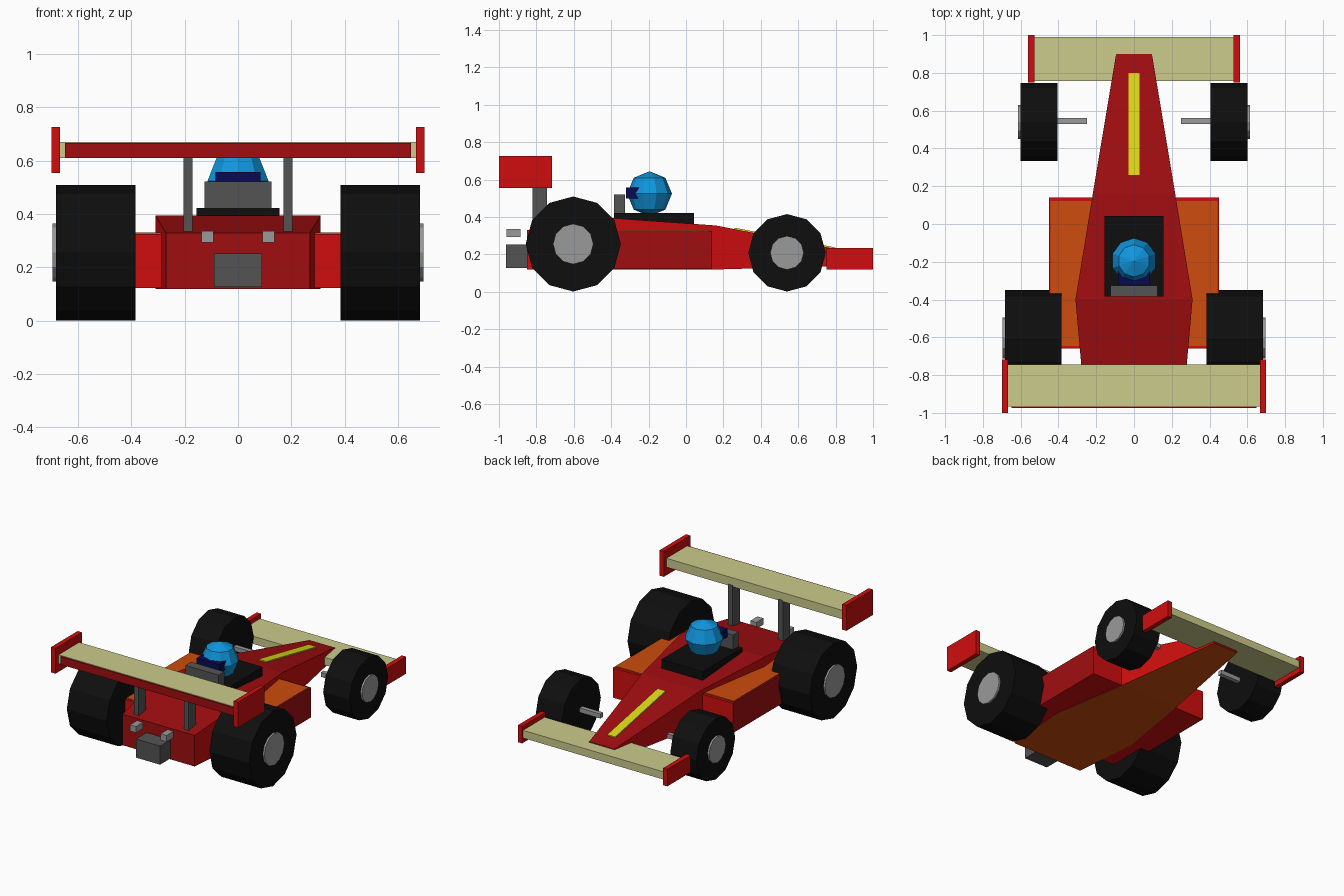
import bpy, bmesh, math
from mathutils import Matrix

cube = bpy.data.objects.get("Cube")
if cube:
    bpy.data.objects.remove(cube, do_unlink=True)


def material(name, *srgb):
    color = [(c / 255 / 12.92) if c < 10 else ((c / 255 + 0.055) / 1.055) ** 2.4 for c in srgb] + [1]
    m = bpy.data.materials.new(name)
    m.use_nodes = True
    m.diffuse_color = color
    m.node_tree.nodes["Principled BSDF"].inputs["Base Color"].default_value = color
    return m


RED = material("bright red", 208, 13, 14)
DARK_RED = material("dark red", 160, 13, 16)
ORANGE = material("orange", 205, 76, 14)
CREAM = material("cream", 204, 204, 140)
YELLOW = material("yellow", 222, 216, 20)
BLACK = material("tyre black", 14, 14, 14)
GREY = material("dark grey", 84, 84, 84)
SILVER = material("light grey", 154, 154, 154)
BLUE = material("helmet blue", 16, 150, 222)
NAVY = material("visor navy", 10, 10, 84)


def add(name, bm, mats, rule=None):
    """Turn a bmesh into an object; rule picks a material index per face."""
    bmesh.ops.recalc_face_normals(bm, faces=bm.faces)
    bm.normal_update()
    if rule:
        for f in bm.faces:
            f.material_index = rule(f.normal)
    mesh = bpy.data.meshes.new(name)
    bm.to_mesh(mesh)
    bm.free()
    for m in mats:
        mesh.materials.append(m)
    ob = bpy.data.objects.new(name, mesh)
    bpy.context.collection.objects.link(ob)
    return ob


def box(name, x, y, z, mats, rule=None):
    """Box from (min, max) ranges along each axis."""
    bm = bmesh.new()
    bmesh.ops.create_cube(bm, size=1)
    for v in bm.verts:
        for i, (lo, hi) in enumerate((x, y, z)):
            v.co[i] = hi if v.co[i] > 0 else lo
    return add(name, bm, mats, rule)


def pair(name, x, y, z, mats, rule=None):
    box("left_" + name, x, y, z, mats, rule)
    box("right_" + name, (-x[1], -x[0]), y, z, mats, rule)


def disc(name, radius, x0, x1, y, z, mat):
    """Twelve-sided cylinder along x."""
    bm = bmesh.new()
    bmesh.ops.create_cone(bm, cap_ends=True, segments=12, radius1=radius, radius2=radius,
                          depth=abs(x1 - x0))
    place = Matrix.Translation(((x0 + x1) / 2, y, z)) @ Matrix.Rotation(math.pi / 2, 4, 'Y')
    bmesh.ops.transform(bm, matrix=place, verts=bm.verts)
    add(name, bm, [mat])


def loft(name, sections, mats, rule=None):
    """Rectangular sections (y, half width, bottom, top) joined along y."""
    bm = bmesh.new()
    rings = [[bm.verts.new(p) for p in ((-w, y, b), (w, y, b), (w, y, t), (-w, y, t))]
             for y, w, b, t in sections]
    for a, c in zip(rings, rings[1:]):
        for i in range(4):
            j = (i + 1) % 4
            bm.faces.new((a[i], a[j], c[j], c[i]))
    bm.faces.new(rings[0])
    bm.faces.new(rings[-1])
    add(name, bm, mats, rule)


# Body: dark top and ends, bright flanks, orange floor
def body_rule(n):
    if n.z < -0.7:
        return 2
    return 1 if abs(n.x) > 0.7 else 0


loft("body", [(-0.85, 0.27, 0.12, 0.33), (-0.4, 0.31, 0.12, 0.395),
              (0.16, 0.218, 0.12, 0.355), (0.9, 0.095, 0.14, 0.21)],
     [DARK_RED, RED, ORANGE], body_rule)
loft("nose_stripe", [(0.26, 0.03, 0.325, 0.343), (0.8, 0.03, 0.22, 0.237)], [YELLOW])

# Side pods with orange lids
pair("side_pod", (0.2, 0.45), (-0.66, 0.14), (0.123, 0.325), [RED, DARK_RED],
     lambda n: int(abs(n.x) > 0.7))
pair("side_pod_lid", (0.2, 0.443), (-0.645, 0.122), (0.324, 0.331), [ORANGE])

# Cockpit and driver
box("cockpit", (-0.155, 0.155), (-0.385, 0.042), (0.36, 0.423), [BLACK])
box("headrest", (-0.125, 0.125), (-0.385, -0.325), (0.42, 0.522), [GREY])
box("visor", (-0.085, 0.085), (-0.322, -0.25), (0.5, 0.558), [NAVY])
bm = bmesh.new()
bmesh.ops.create_uvsphere(bm, u_segments=10, v_segments=4, radius=0.12,
                          matrix=Matrix.Translation((0, -0.195, 0.525)))
add("helmet", bm, [BLUE])

# Wheels and hubs
for label, y, radius, inner, outer, hub in (("rear", -0.603, 0.254, 0.385, 0.683, 0.108),
                                            ("front", 0.54, 0.207, 0.405, 0.602, 0.09)):
    for side, s in (("left", 1), ("right", -1)):
        disc(f"{side}_{label}_wheel", radius, s * inner, s * outer, y, radius + 0.002, BLACK)
        disc(f"{side}_{label}_hub", hub, s * (outer - 0.05), s * (outer + 0.012), y,
             radius + 0.002, SILVER)
pair("front_axle", (0.25, 0.5), (0.53, 0.56), (0.195, 0.225), [SILVER])

# Wings
box("rear_wing", (-0.68, 0.68), (-0.966, -0.745), (0.61, 0.67), [CREAM])
box("rear_wing_panel", (-0.648, 0.648), (-0.975, -0.966), (0.613, 0.667), [DARK_RED])
pair("rear_wing_endplate", (0.668, 0.7), (-1, -0.717), (0.555, 0.727), [RED])
pair("rear_wing_strut", (0.17, 0.205), (-0.82, -0.743), (0.32, 0.62), [GREY])
box("front_wing", (-0.54, 0.54), (0.757, 0.99), (0.153, 0.205), [CREAM])
pair("front_wing_endplate", (0.528, 0.56), (0.75, 1), (0.12, 0.235), [RED])

# Gearbox and exhausts
box("gearbox", (-0.09, 0.09), (-0.963, -0.84), (0.127, 0.253), [GREY])
pair("exhaust", (0.092, 0.137), (-0.96, -0.885), (0.293, 0.336), [SILVER])
